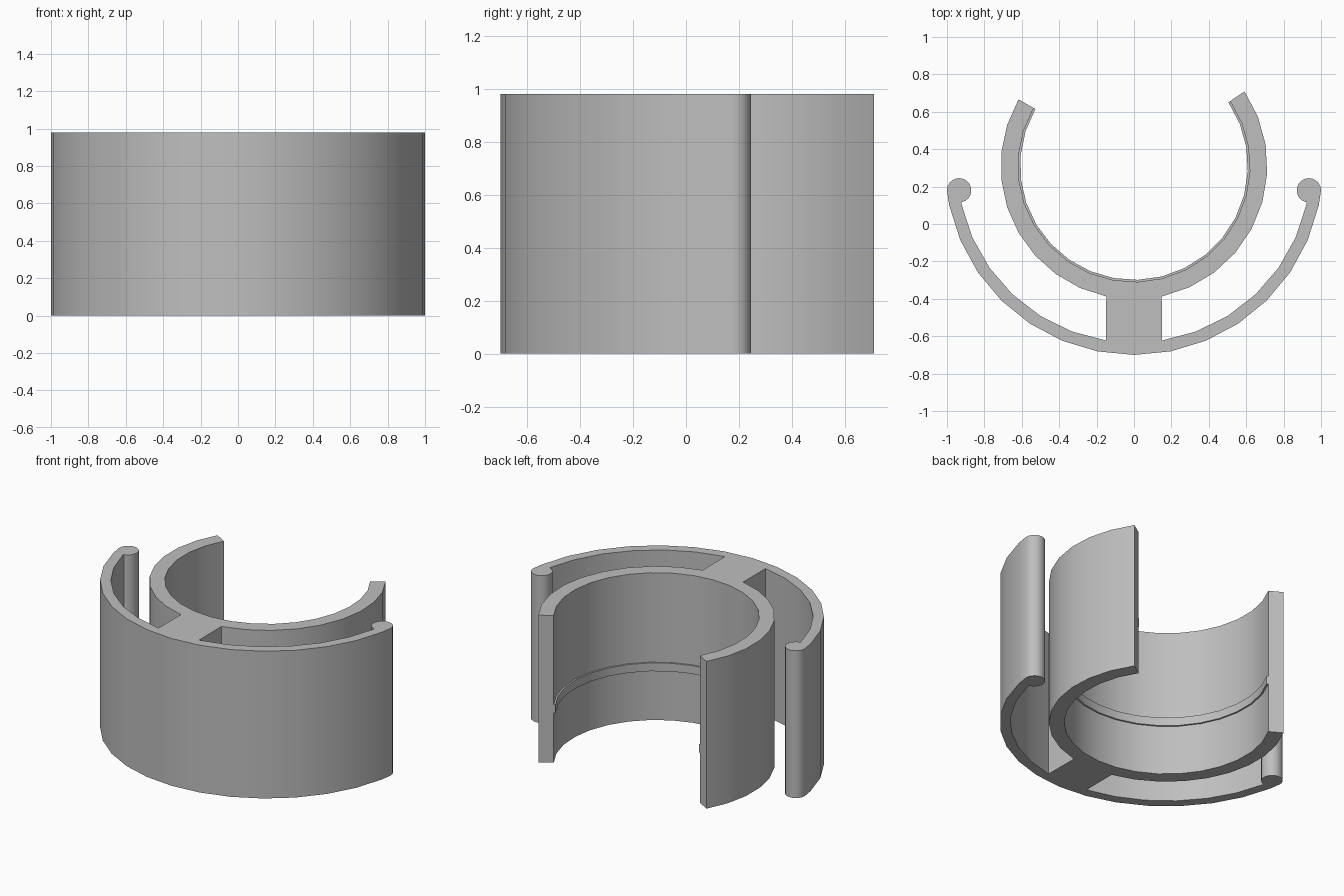
import bpy, bmesh
from math import radians, cos, sin

cube = bpy.data.objects.get("Cube")
if cube:
    bpy.data.objects.remove(cube, do_unlink=True)

HEIGHT = 0.98
CENTRE = (0, 0.31)
RING_OUT, RING_IN = 0.713, 0.62
BAND_OUT, BAND_IN = 1.01, 0.945

grey = bpy.data.materials.new("plain grey")
grey.use_nodes = True
grey.diffuse_color = (0.52, 0.52, 0.52, 1)
grey.node_tree.nodes["Principled BSDF"].inputs["Base Color"].default_value = grey.diffuse_color


def arc(radius, start, end, steps, centre=CENTRE):
    """Points on an arc, angles in degrees."""
    angles = [radians(start + (end - start) * i / steps) for i in range(steps + 1)]
    return [(centre[0] + radius * cos(a), centre[1] + radius * sin(a)) for a in angles]


def prism(name, outline, bottom, top):
    """Extrude a closed outline upwards."""
    bm = bmesh.new()
    face = bm.faces.new([bm.verts.new((x, y, bottom)) for x, y in outline])
    result = bmesh.ops.extrude_face_region(bm, geom=[face])
    verts = [v for v in result["geom"] if isinstance(v, bmesh.types.BMVert)]
    bmesh.ops.translate(bm, verts=verts, vec=(0, 0, top - bottom))
    bmesh.ops.recalc_face_normals(bm, faces=bm.faces)
    mesh = bpy.data.meshes.new(name)
    bm.to_mesh(mesh)
    bm.free()
    mesh.materials.append(grey)
    obj = bpy.data.objects.new(name, mesh)
    bpy.context.collection.objects.link(obj)
    bpy.ops.object.select_all(action="DESELECT")
    obj.select_set(True)
    bpy.context.view_layer.objects.active = obj
    bpy.ops.object.shade_smooth_by_angle(angle=radians(30))
    return obj


def half_outline(tip):
    """Ring outside, stem side, band inside, rounded lip, band outside."""
    points = arc(RING_OUT, tip, -78, 9)
    points += arc(BAND_IN, -80.9, -12.3, 6)
    points += arc(0.065, 258, 0, 14, centre=(0.935, 0.18))
    points += arc(BAND_OUT, -12, -90, 7)
    return points


# Clip body: open ring, stem and outer band in one outline
right_half = half_outline(34)
left_half = [(-x, y) for x, y in reversed(half_outline(30))]
ring_inside = arc(RING_IN, 150, 394, 20)
prism("clip_body", right_half + left_half[1:] + ring_inside, 0, HEIGHT)

# Thin raised rib around the inside of the ring
rib = arc(RING_IN + 0.004, 150, 394, 20) + arc(RING_IN - 0.011, 394, 150, 20)
prism("inner_rib", rib, 0.33, 0.385)
